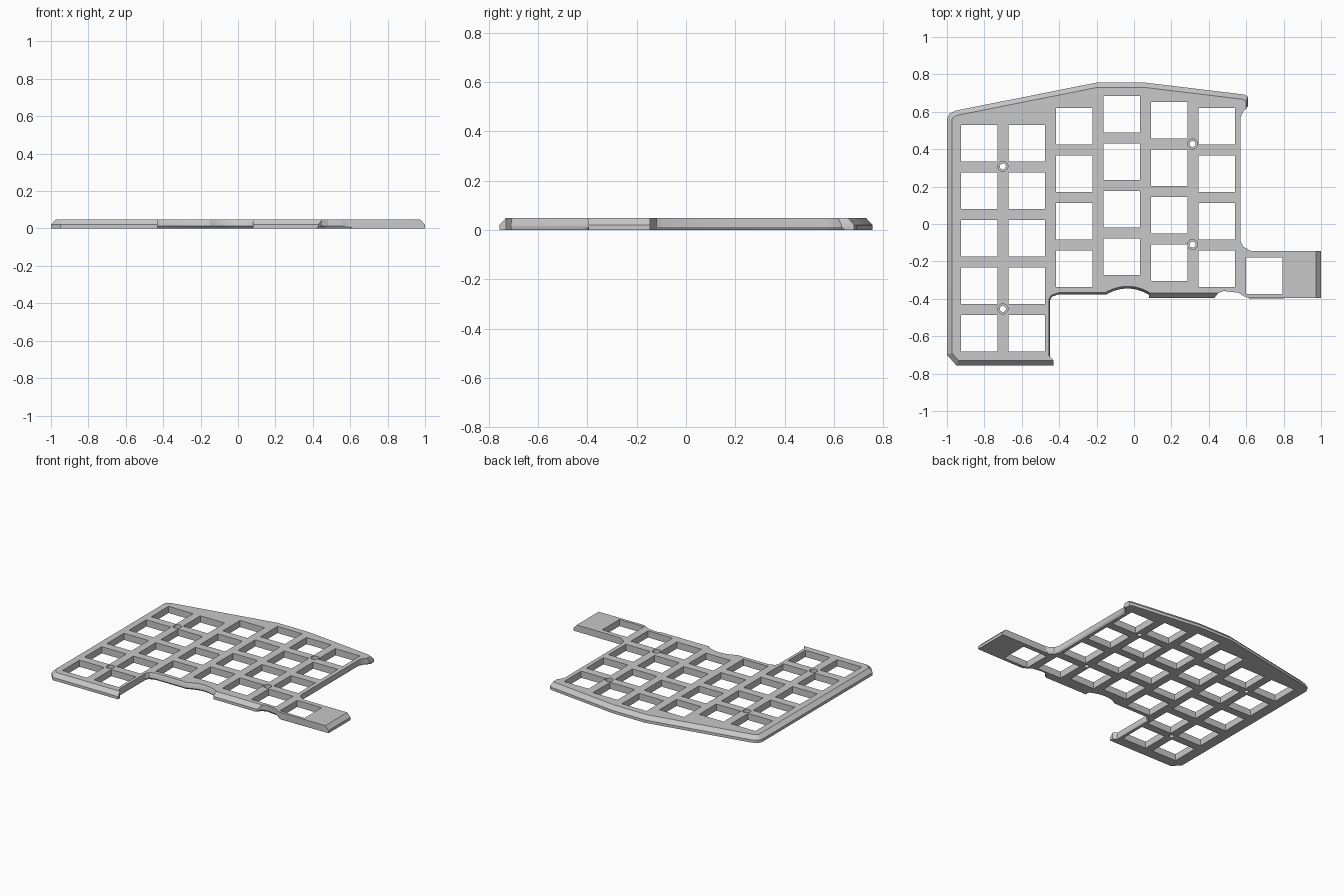
import bpy, bmesh, math
from mathutils import Vector

cube = bpy.data.objects.get("Cube")
if cube:
    bpy.data.objects.remove(cube, do_unlink=True)

TOP, EDGE = 0.048, 0.02

grey = bpy.data.materials.new("plate grey")
grey.use_nodes = True
colour = (0.58, 0.58, 0.58, 1)
grey.diffuse_color = colour
grey.node_tree.nodes["Principled BSDF"].inputs["Base Color"].default_value = colour

# Each run: (top chamfer width, bottom undercut, points clockwise from the left edge)
C = 0.026
arc = [(-0.035 - 0.115 * t, -0.345 - 0.033 * t * t) for t in [i / 6 for i in range(-6, 6)]]
runs = [
    (C, 0, [(-1, -0.70), (-1, 0.565), (-0.985, 0.59), (-0.95, 0.607), (-0.2, 0.756),
            (0.06, 0.756), (0.59, 0.692)]),
    (0.012, 0, [(0.61, 0.68)]),
    (0, 0.008, [(0.61, 0.63), (0.58, 0.595), (0.57, 0.57), (0.57, -0.09), (0.583, -0.12)]),
    (0, 0, [(0.625, -0.145)]),
    (C, 0, [(1, -0.145)]),
    (0, 0, [(1, -0.395), (0.61, -0.395)]),
    (0, 0.008, [(0.585, -0.385), (0.56, -0.368), (0.48, -0.358), (0.45, -0.37)]),
    (C, 0, [(0.43, -0.395)]),
    (0, 0, [(0.08, -0.395)]),
    (0.012, 0.012, arc + [(-0.15, -0.378)]),
    (0.008, 0.008, [(-0.41, -0.378), (-0.438, -0.388)]),
    (0.005, 0.005, [(-0.45, -0.41)]),
    (0, 0, [(-0.45, -0.71), (-0.43, -0.73)]),
    (C, 0, [(-0.43, -0.756), (-0.95, -0.756)]),
]
outline = [Vector(p) for _, _, pts in runs for p in pts]
top_in = [t for t, _, pts in runs for _ in pts]
low_in = [b for _, b, pts in runs for _ in pts]


def inset(points, widths):
    """Move every edge inward by its own width and intersect neighbours."""
    n, result = len(points), []
    for i, p in enumerate(points):
        d0 = (p - points[i - 1]).normalized()
        d1 = (points[(i + 1) % n] - p).normalized()
        n0, n1 = Vector((d0.y, -d0.x)), Vector((d1.y, -d1.x))
        det = n0.x * n1.y - n0.y * n1.x
        w0, w1 = widths[i - 1], widths[i]
        if abs(det) < 0.02:
            move = (n0 * w0 + n1 * w1) / 2
        else:
            move = Vector(((w0 * n1.y - w1 * n0.y) / det, (w1 * n0.x - w0 * n1.x) / det))
        result.append(p + move)
    return result


bm = bmesh.new()
rims = {"bottom": [], "top": []}


def wall(levels):
    """Loft a closed wall through (points, z) levels and keep its two rims for the caps."""
    rings = [[bm.verts.new((p[0], p[1], z)) for p in pts] for pts, z in levels]
    n = len(rings[0])
    for a, b in zip(rings, rings[1:]):
        for i in range(n):
            j = (i + 1) % n
            bm.faces.new((a[i], a[j], b[j], b[i]))
    for side, ring in (("bottom", rings[0]), ("top", rings[-1])):
        rims[side] += [bm.edges.get((ring[i - 1], ring[i])) for i in range(n)]


def circle(x, y, r):
    return [(x + r * math.cos(math.tau * k / 24), y + r * math.sin(math.tau * k / 24))
            for k in range(24)]


# Outer wall with chamfered upper and undercut lower edges
wall([(inset(outline, low_in), 0), (outline, 0.012), (outline, EDGE),
      (inset(outline, top_in), TOP)])

# Square switch openings in staggered columns
PITCH, HALF = 0.254, 0.098
columns = [(0.432, 5), (0.432, 5), (0.522, 4), (0.587, 4), (0.555, 4), (0.522, 4), (-0.277, 1)]
for c, (y0, rows) in enumerate(columns):
    for r in range(rows):
        x, y = -0.828 + PITCH * c, y0 - PITCH * r
        square = [(x + sx * HALF, y + sy * HALF) for sx, sy in ((-1, -1), (1, -1), (1, 1), (-1, 1))]
        wall([(square, 0), (square, TOP)])

# Counterbored screw holes
for x, y in [(-0.701, 0.308), (-0.701, -0.454), (0.3135, 0.428), (0.3135, -0.11)]:
    bore, seat = circle(x, y, 0.016), circle(x, y, 0.027)
    wall([(bore, 0), (bore, 0.022), (seat, 0.022), (seat, TOP)])

# Top and bottom skins around all openings
for edges in rims.values():
    bmesh.ops.triangle_fill(bm, edges=edges, use_beauty=True, normal=(0, 0, 1))
bmesh.ops.recalc_face_normals(bm, faces=bm.faces)

mesh = bpy.data.meshes.new("keyboard_plate")
bm.to_mesh(mesh)
bm.free()
mesh.materials.append(grey)
plate = bpy.data.objects.new("keyboard_plate", mesh)
bpy.context.collection.objects.link(plate)
bpy.context.view_layer.objects.active = plate
plate.select_set(True)
bpy.ops.object.shade_smooth_by_angle(angle=math.radians(25))
